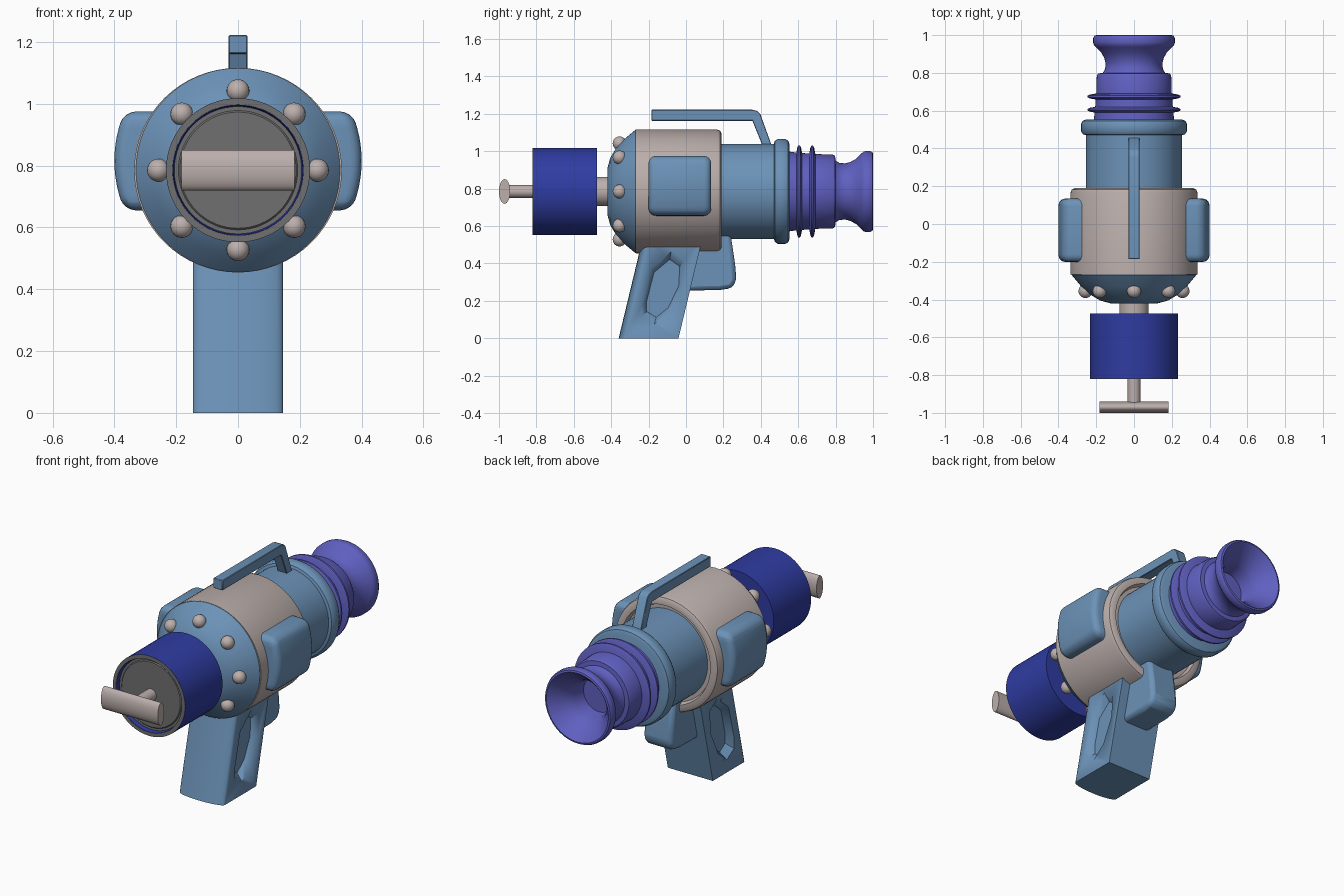
import bpy, bmesh, math
from mathutils import Vector, Matrix

if "Cube" in bpy.data.objects:
    bpy.data.objects.remove(bpy.data.objects["Cube"])

ZC = 0.785  # height of the barrel axis


def material(name, rgb):
    m = bpy.data.materials.new(name)
    m.diffuse_color = (*rgb, 1)
    m.use_nodes = True
    m.node_tree.nodes["Principled BSDF"].inputs["Base Color"].default_value = m.diffuse_color
    return m


STEEL = material("steel blue", (0.15, 0.29, 0.48))
NAVY = material("deep blue", (0.028, 0.045, 0.36))
VIOLET = material("violet", (0.115, 0.115, 0.53))
PALE = material("warm pale grey", (0.50, 0.43, 0.41))
GREY = material("mid grey", (0.16, 0.16, 0.16))


def finish(name, bm, mat, angle=35):
    bmesh.ops.remove_doubles(bm, verts=bm.verts, dist=1e-5)
    bmesh.ops.recalc_face_normals(bm, faces=bm.faces)
    me = bpy.data.meshes.new(name)
    bm.to_mesh(me)
    bm.free()
    me.materials.append(mat)
    ob = bpy.data.objects.new(name, me)
    bpy.context.collection.objects.link(ob)
    bpy.ops.object.select_all(action='DESELECT')
    ob.select_set(True)
    bpy.context.view_layer.objects.active = ob
    bpy.ops.object.shade_smooth_by_angle(angle=math.radians(angle))
    return ob


def loft(name, loops, mat, angle=35):
    """Skin matching closed loops and cap both ends."""
    bm = bmesh.new()
    rings = [[bm.verts.new(p) for p in lp] for lp in loops]
    n = len(rings[0])
    for a, b in zip(rings, rings[1:]):
        for i in range(n):
            bm.faces.new((a[i], a[(i + 1) % n], b[(i + 1) % n], b[i]))
    bm.faces.new(rings[0])
    bm.faces.new(rings[-1])
    return finish(name, bm, mat, angle)


def lathe(name, profile, mat, n=64, angle=35):
    """Turn a (y, radius) profile round the barrel axis."""
    bm = bmesh.new()
    vs = [bm.verts.new((0, y, ZC + r)) for y, r in profile]
    es = [bm.edges.new(p) for p in zip(vs, vs[1:])]
    bmesh.ops.spin(bm, geom=vs + es, cent=(0, 0, ZC), axis=(0, 1, 0),
                   angle=math.tau, steps=n, use_duplicate=False)
    return finish(name, bm, mat, angle)


def slab(name, yz, half, mat, bevel=0.0, segs=2, angle=35):
    """Extrude a side-view outline across x."""
    ob = loft(name, [[(x, y, z) for y, z in yz] for x in (-half, half)], mat, angle)
    if bevel:
        m = ob.modifiers.new("Bevel", 'BEVEL')
        m.width, m.segments = bevel, segs
    return ob


# Pull handle: flattened crossbar and rod
loft("pull_crossbar", [[(x, -0.97 + 0.03 * math.cos(a), ZC + 0.066 * math.sin(a))
     for a in (math.tau * i / 32 for i in range(32))] for x in (-0.183, 0.183)], PALE)
lathe("pull_rod", [(-0.97, 0), (-0.97, 0.034), (-0.78, 0.034), (-0.78, 0)], PALE, 32)

# Front canister with recessed grey end
lathe("front_canister", [(-0.475, 0), (-0.475, 0.233), (-0.818, 0.233), (-0.818, 0.21),
                         (-0.76, 0.20), (-0.76, 0)], NAVY)
lathe("canister_end", [(-0.77, 0), (-0.77, 0.205), (-0.815, 0.2325), (-0.82, 0.2325),
                       (-0.82, 0.212), (-0.795, 0.207), (-0.795, 0.193),
                       (-0.80, 0.188), (-0.80, 0)], GREY)
lathe("canister_neck", [(-0.5, 0), (-0.5, 0.078), (-0.4, 0.078), (-0.4, 0)], PALE, 32)

# Domed front housing with a ring of rivets
lathe("front_dome", [(-0.42, 0), (-0.42, 0.125), (-0.405, 0.18), (-0.375, 0.23),
                     (-0.33, 0.28), (-0.27, 0.33), (-0.25, 0.33), (-0.25, 0)], STEEL)
for i in range(8):
    a = math.tau * i / 8
    bm = bmesh.new()
    bmesh.ops.create_uvsphere(bm, u_segments=20, v_segments=12, radius=0.037,
        matrix=Matrix.Translation((0.257 * math.cos(a), -0.355, ZC + 0.257 * math.sin(a))))
    finish("rivet_%d" % (i + 1), bm, PALE)

# Main body
body = lathe("main_body", [(-0.268, 0), (-0.268, 0.331), (0.165, 0.331), (0.182, 0.325),
                           (0.19, 0.31), (0.19, 0.285), (0.165, 0.275), (0.165, 0)], PALE)
body.scale.x = 1.015

# Side pads: bevelled blocks bent round the body
for side, s in (("right", 1), ("left", -1)):
    bm = bmesh.new()
    bmesh.ops.create_cube(bm, size=1, matrix=Matrix.Translation((0.345, -0.033, ZC + 0.03))
                          @ Matrix.Diagonal((0.11, 0.335, 0.32, 1)))
    ed = [e for e in bm.edges if abs(e.verts[0].co.x - e.verts[1].co.x) > 0.05]
    bmesh.ops.bevel(bm, geom=ed, offset=0.04, segments=4, profile=0.5, affect='EDGES')
    ed = [e for e in bm.edges if all(v.co.x > 0.39 for v in e.verts)]
    bmesh.ops.bevel(bm, geom=ed, offset=0.036, segments=4, profile=0.5, affect='EDGES')
    for k in range(1, 12):
        bmesh.ops.bisect_plane(bm, geom=bm.verts[:] + bm.edges[:] + bm.faces[:],
                               plane_co=(0, 0, ZC - 0.13 + 0.32 * k / 12), plane_no=(0, 0, 1))
    for v in bm.verts:
        d = v.co.z - ZC - 0.03
        v.co.x = s * (v.co.x + math.sqrt(0.4 ** 2 - d * d) - 0.4)
    finish("side_pad_" + side, bm, STEEL)

# Rear barrel with rounded flange
lathe("rear_barrel", [(0.15, 0), (0.15, 0.255), (0.47, 0.255), (0.475, 0.27), (0.49, 0.28),
                      (0.53, 0.28), (0.546, 0.272), (0.553, 0.255), (0.553, 0)], STEEL)

# Hollow nozzle with flared mouth, and two fins
lathe("nozzle", [(0.54, 0), (0.54, 0.215), (0.59, 0.208), (0.69, 0.2), (0.785, 0.197),
                 (0.797, 0.19), (0.80, 0.165), (0.82, 0.153), (0.85, 0.15), (0.88, 0.158),
                 (0.91, 0.175), (0.935, 0.2), (0.948, 0.212), (0.96, 0.216), (0.985, 0.216),
                 (0.997, 0.21), (1.0, 0.2), (0.985, 0.185), (0.95, 0.155), (0.91, 0.125),
                 (0.87, 0.108), (0.80, 0.10), (0.80, 0)], VIOLET)
for i, y in enumerate((0.605, 0.675)):
    lathe("nozzle_fin_%d" % (i + 1), [(y - 0.02, 0.18), (y - 0.01, 0.235), (y - 0.005, 0.245),
          (y + 0.005, 0.245), (y + 0.01, 0.235), (y + 0.02, 0.18), (y - 0.02, 0.18)], VIOLET)

# Top carrying handle
slab("top_handle", [(-0.185, 1.163), (-0.185, 1.222), (0.355, 1.222), (0.38, 1.216),
                    (0.397, 1.2), (0.462, 1.02), (0.413, 1.02), (0.355, 1.163)],
     0.03, STEEL, 0.003, 1)

# Raked grip with a bowed front face
section = [(-0.145, -0.04), (0.145, -0.04)] + [
    (0.145 * math.cos(math.pi * i / 12), -0.328 - 0.032 * math.sin(math.pi * i / 12))
    for i in range(13)]
grip = loft("grip", [[(x, y + 0.24 * z, z) for x, y in section] for z in (0, 0.55)], STEEL)

# Tapered recess cut into both grip sides
hollow = [(-0.185, 0.375), (-0.08, 0.462), (-0.013, 0.415), (-0.02, 0.285),
          (-0.09, 0.14), (-0.17, 0.075), (-0.235, 0.115), (-0.235, 0.18)]
cy, cz = -0.115, 0.26
for s in (1, -1):
    cutter = loft("recess_cutter", [[(s * x, cy + (y - cy) * k, cz + (z - cz) * k)
                  for y, z in hollow] for x, k in ((0.105, 0.8), (0.165, 1.1))], STEEL)
    cutter.hide_render = True
    m = grip.modifiers.new("Recess", 'BOOLEAN')
    m.operation, m.object, m.solver = 'DIFFERENCE', cutter, 'EXACT'
    bpy.context.view_layer.objects.active = grip
    bpy.ops.object.modifier_apply(modifier=m.name)
    bpy.data.objects.remove(cutter)

# Trigger block behind the grip
slab("trigger", [(-0.02, 0.255), (0.18, 0.258), (0.245, 0.268), (0.27, 0.31),
                 (0.262, 0.40), (0.235, 0.58), (-0.02, 0.58)], 0.09, STEEL, 0.022, 2)
